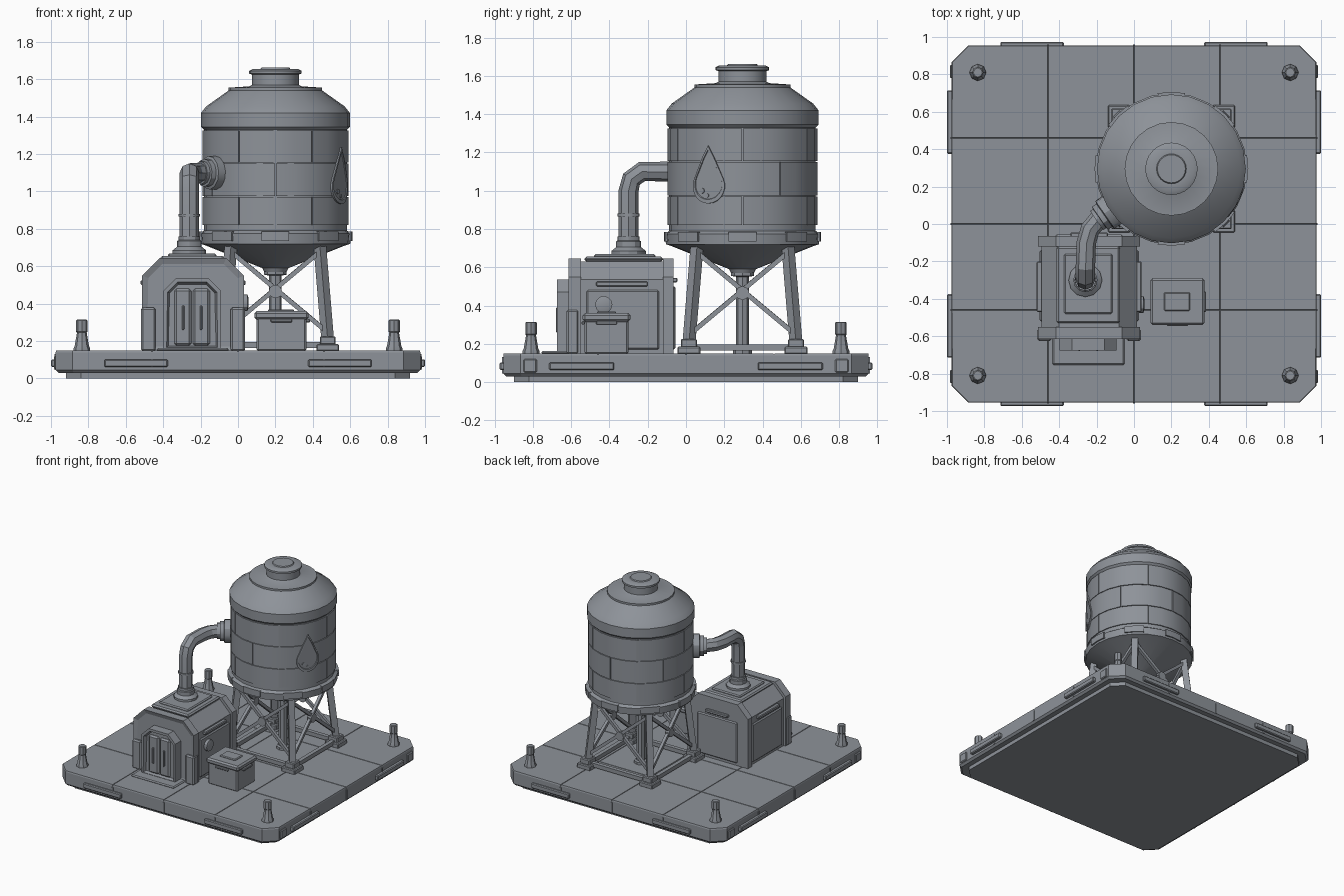
import bpy, bmesh, math
from mathutils import Vector, Matrix

if "Cube" in bpy.data.objects:
    bpy.data.objects.remove(bpy.data.objects["Cube"])

grey = bpy.data.materials.new("slate_grey")
grey.use_nodes = True
colour = (0.27, 0.29, 0.32, 1)
grey.diffuse_color = colour
grey.node_tree.nodes["Principled BSDF"].inputs["Base Color"].default_value = colour


def finish(bm, name, smooth=0):
    bmesh.ops.recalc_face_normals(bm, faces=bm.faces)
    mesh = bpy.data.meshes.new(name)
    bm.to_mesh(mesh)
    bm.free()
    mesh.materials.append(grey)
    ob = bpy.data.objects.new(name, mesh)
    bpy.context.collection.objects.link(ob)
    if smooth:
        bpy.ops.object.select_all(action="DESELECT")
        ob.select_set(True)
        bpy.context.view_layer.objects.active = ob
        bpy.ops.object.shade_smooth_by_angle(angle=math.radians(smooth))
    return ob


def box(name, x, y, z, bevel=0.0):
    bm = bmesh.new()
    bmesh.ops.create_cube(bm, size=1)
    for v in bm.verts:
        v.co = [(a + b) / 2 + c * (b - a) for (a, b), c in zip((x, y, z), v.co)]
    if bevel:
        bmesh.ops.bevel(bm, geom=bm.edges[:], offset=bevel, segments=1, affect="EDGES")
    return finish(bm, name)


def prism(points, start, depth):
    # Closed outline of 3D points, extruded along depth
    bm = bmesh.new()
    start, depth = Vector(start), Vector(depth)
    a = [bm.verts.new(start + Vector(p)) for p in points]
    b = [bm.verts.new(v.co + depth) for v in a]
    front = bm.faces.new(a)
    bm.faces.new(b)
    for i in range(len(a)):
        j = (i + 1) % len(a)
        bm.faces.new((a[i], a[j], b[j], b[i]))
    bmesh.ops.recalc_face_normals(bm, faces=bm.faces)
    return bm, front


def octagon(hx, hy, c):
    return [(sx * (hx - c * k), sy * (hy - c * (1 - k)), 0)
            for sx, sy, ks in ((1, 1, (0, 1)), (-1, 1, (1, 0)), (-1, -1, (0, 1)), (1, -1, (1, 0)))
            for k in ks]


def gable(hw, height, c):
    return [(-hw, 0, 0), (-hw, 0, height - c), (-hw + c, 0, height),
            (hw - c, 0, height), (hw, 0, height - c), (hw, 0, 0)]


def lathe(name, profile, at, sides, smooth=30, axis=(0, 0, 1)):
    bm = bmesh.new()
    turn = Vector((0, 0, 1)).rotation_difference(Vector(axis)).to_matrix()
    rings = []
    for r, z in profile:
        rings.append([bm.verts.new(Vector(at) + turn @ Vector(
            (r * math.cos(math.tau * i / sides), r * math.sin(math.tau * i / sides), z)))
            for i in range(sides)])
    for lo, hi in zip(rings, rings[1:]):
        for i in range(sides):
            j = (i + 1) % sides
            bm.faces.new((lo[i], lo[j], hi[j], hi[i]))
    bm.faces.new(rings[0])
    bm.faces.new(rings[-1])
    return finish(bm, name, smooth)


def rod(name, p, q, w):
    p, q = Vector(p), Vector(q)
    bm = bmesh.new()
    bmesh.ops.create_cube(bm, size=1)
    turn = (q - p).to_track_quat("Z", "Y").to_matrix().to_4x4()
    bm.transform(Matrix.Translation((p + q) / 2) @ turn @ Matrix.Diagonal((w, w, (q - p).length, 1)))
    return finish(bm, name)


# Platform: lower skirt, rim and raised floor tiles
bm, _ = prism(octagon(0.92, 0.90, 0.08), (0, 0, 0), (0, 0, 0.05))
finish(bm, "platform_skirt")
bm, _ = prism(octagon(0.975, 0.955, 0.09), (0, 0, 0.03), (0, 0, 0.11))
bmesh.ops.bevel(bm, geom=[e for e in bm.edges if all(v.co.z < 0.04 for v in e.verts)],
                offset=0.015, segments=1, affect="EDGES")
for axis in range(2):
    for seam in (-0.46, 0, 0.46):
        normal = [0, 0, 0]
        normal[axis] = 1
        bmesh.ops.bisect_plane(bm, geom=bm.verts[:] + bm.edges[:] + bm.faces[:],
                               plane_co=Vector(normal) * seam, plane_no=normal)
bm.normal_update()
tiles = [f for f in bm.faces if f.normal.z > 0.9]
bmesh.ops.inset_individual(bm, faces=tiles, thickness=0.004, depth=0.01)
finish(bm, "platform")

# Edge plates, joint clips and corner posts
for s in (-1, 1):
    for t in (-1, 1):
        a, b = sorted((t * 0.375, t * 0.715))
        box("edge_plate", (a, b), sorted((s * 0.94, s * 0.974)), (0.062, 0.102), 0.006)
        box("edge_plate", sorted((s * 0.96, s * 1.0)), (a, b), (0.062, 0.102), 0.006)
        lathe("corner_post", [(0.045, 0), (0.045, 0.015), (0.038, 0.03), (0.026, 0.1),
                              (0.03, 0.105), (0.03, 0.165), (0.024, 0.17)],
              (s * 0.835, t * 0.81, 0.145), 8)
        box("corner_guard", sorted((s * 0.95, s * 0.985)), sorted((t * 0.78, t * 0.85)), (0.05, 0.12), 0.006)
    for c in (-0.46, 0, 0.46):
        box("joint_clip", (c - 0.006, c + 0.006), sorted((s * 0.94, s * 0.961)), (0.045, 0.13))
        box("joint_clip", sorted((s * 0.96, s * 0.981)), (c - 0.006, c + 0.006), (0.045, 0.13))

# Water tank
TX, TY = 0.2, 0.295
lathe("tank", [(0.06, 0.57), (0.07, 0.59), (0.37, 0.71), (0.40, 0.72), (0.405, 0.775), (0.383, 0.79),
               (0.383, 1.33), (0.398, 1.345), (0.398, 1.42), (0.37, 1.455), (0.25, 1.54),
               (0.25, 1.555), (0.14, 1.562), (0.125, 1.57), (0.125, 1.625), (0.14, 1.63),
               (0.14, 1.645), (0.12, 1.655), (0.08, 1.655), (0.075, 1.662)], (TX, TY, 0), 24)
lathe("drain_pipe", [(0.05, 0.14), (0.05, 0.17), (0.033, 0.175), (0.033, 0.55), (0.06, 0.555), (0.06, 0.6)],
      (TX, TY, 0), 8)


def around(angle, r, z):
    return Vector((TX + r * math.cos(angle), TY + r * math.sin(angle), z))


def curved_panel(name, a0, a1, z0, z1, r0, r1, steps=4):
    bm = bmesh.new()
    cols = [[bm.verts.new(around(a0 + (a1 - a0) * i / steps, r, z))
             for r, z in ((r0, z0), (r1, z0), (r1, z1), (r0, z1))] for i in range(steps + 1)]
    for lo, hi in zip(cols, cols[1:]):
        for k in range(4):
            m = (k + 1) % 4
            bm.faces.new((lo[k], lo[m], hi[m], hi[k]))
    bm.faces.new(cols[0])
    bm.faces.new(cols[-1])
    finish(bm, name, 30)


for row, (z0, z1) in enumerate(((0.82, 0.97), (0.975, 1.15), (1.155, 1.325))):
    for i in range(6):
        a = math.radians(60 * i + 30 * (row % 2))
        curved_panel("tank_panel", a + 0.008, a + math.tau / 6 - 0.008, z0, z1, 0.375, 0.391)
for i in range(8):
    a = math.tau * i / 8
    curved_panel("rim_clamp", a - 0.18, a + 0.18, 0.735, 0.785, 0.38, 0.411, 2)

# Water drop emblem: nested outline wrapped on the tank wall
def drop(scale):
    arc = [math.radians(25 - 230 * i / 14) for i in range(15)]
    shape = [(0.092 * math.cos(a), -0.055 + 0.092 * math.sin(a)) for a in arc]
    shape += [(-0.03, 0.10), (0, 0.155), (0.03, 0.10)]
    return [(s * scale, z * scale) for s, z in shape]


def wrap(p, r):
    return around(math.radians(-27) + p[0] / 0.39, r, 1.08 + p[1])


bm = bmesh.new()
loops = [[bm.verts.new(wrap(p, r)) for p in drop(k)]
         for k, r in ((1, 0.385), (1, 0.399), (0.86, 0.399), (0.84, 0.394))]
for lo, hi in zip(loops, loops[1:]):
    for i in range(len(lo)):
        j = (i + 1) % len(lo)
        bm.faces.new((lo[i], lo[j], hi[j], hi[i]))
bm.faces.new(loops[-1])
finish(bm, "drop_emblem", 30)
for s, z, r in ((-0.035, -0.08, 0.014), (-0.005, -0.105, 0.01)):
    p = wrap((s, z), 0.39)
    lathe("drop_bubble", [(r, 0), (r, 0.008)], p, 10, axis=(p.x - TX, p.y - TY, 0))

# Tank stand: feet, legs, cross braces, ground beams
corners = [(1, 1), (-1, 1), (-1, -1), (1, -1)]


def stand(c, spread, z):
    return (TX + c[0] * spread, TY + c[1] * spread, z)


for i, c in enumerate(corners):
    d = corners[(i + 1) % 4]
    x, y, _ = stand(c, 0.28, 0)
    box("stand_foot", (x - 0.06, x + 0.06), (y - 0.06, y + 0.06), (0.145, 0.185), 0.006)
    box("foot_socket", (x - 0.042, x + 0.042), (y - 0.042, y + 0.042), (0.18, 0.225), 0.006)
    rod("stand_leg", stand(c, 0.28, 0.2), stand(c, 0.235, 0.74), 0.048)
    rod("ground_beam", stand(c, 0.28, 0.18), stand(d, 0.28, 0.18), 0.032)
    rod("cross_brace", stand(c, 0.275, 0.25), stand(d, 0.24, 0.68), 0.024)
    rod("cross_brace", stand(d, 0.275, 0.25), stand(c, 0.24, 0.68), 0.024)
    mid = Vector(((c[0] + d[0]) / 2, (c[1] + d[1]) / 2, 0))
    lathe("brace_hub", [(0.036, -0.018), (0.036, 0.018)], Vector((TX, TY, 0.465)) + mid * 0.258, 10, axis=mid)

# Pump house
HX = -0.24
for name, hw, top, y0, y1 in (("house_body", 0.255, 0.485, -0.59, -0.075),
                              ("house_front_frame", 0.272, 0.5, -0.615, -0.55),
                              ("house_rear_frame", 0.272, 0.5, -0.12, -0.065)):
    bm, front = prism(gable(hw, top, 0.095), (HX, y0, 0.145), (0, y1 - y0, 0))
    if "front" in name:
        bmesh.ops.inset_region(bm, faces=[front], thickness=0.035, depth=-0.012)
    finish(bm, name)
for s in (-1, 1):
    box("side_panel", sorted((HX + s * 0.24, HX + s * 0.266)), (-0.52, -0.14), (0.17, 0.48), 0.008)
    box("side_vent", sorted((HX + s * 0.25, HX + s * 0.28)), (-0.47, -0.2), (0.5, 0.525), 0.005)
    box("corner_foot", sorted((HX + s * 0.2, HX + s * 0.278)), (-0.625, -0.56), (0.145, 0.38), 0.01)
box("back_panel", (HX - 0.18, HX + 0.18), (-0.08, -0.055), (0.17, 0.5), 0.008)
box("back_vent", (HX - 0.1, HX + 0.1), (-0.07, -0.045), (0.52, 0.545), 0.005)
lathe("side_dial", [(0.045, 0), (0.045, 0.03), (0.03, 0.035)], (0.02, -0.43, 0.405), 12, axis=(1, 0, 0))
box("roof_plate", (-0.415, -0.075), (-0.53, -0.12), (0.63, 0.655), 0.01)
box("roof_pad", (-0.375, -0.115), (-0.48, -0.16), (0.645, 0.668), 0.008)

# Doorway
DX = -0.245
bm, front = prism(gable(0.152, 0.385, 0.065), (DX, -0.675, 0.15), (0, 0.08, 0))
bmesh.ops.inset_region(bm, faces=[front], thickness=0.022)
bmesh.ops.inset_region(bm, faces=[front], thickness=0.012, depth=-0.025)
finish(bm, "door_frame")
for s in (-1, 1):
    box("door_leaf", sorted((DX + s * 0.004, DX + s * 0.095)), (-0.668, -0.64), (0.175, 0.48), 0.012)
    box("door_handle", sorted((DX + s * 0.042, DX + s * 0.054)), (-0.68, -0.66), (0.26, 0.39), 0.004)
box("door_step", (-0.435, -0.05), (-0.755, -0.59), (0.145, 0.163), 0.008)

# Connecting pipe with flanges
path = [(-0.26, -0.3, 0.66), (-0.26, -0.3, 1.0), (-0.26, -0.285, 1.06), (-0.26, -0.23, 1.1),
        (-0.255, -0.1, 1.1), (-0.235, -0.03, 1.1), (-0.19, 0.025, 1.1), (-0.1, 0.09, 1.1)]
curve = bpy.data.curves.new("pipe_path", "CURVE")
curve.dimensions = "3D"
curve.bevel_depth = 0.052
curve.bevel_resolution = 2
spline = curve.splines.new("POLY")
spline.points.add(len(path) - 1)
for point, co in zip(spline.points, path):
    point.co = (*co, 1)
guide = bpy.data.objects.new("pipe_path", curve)
bm = bmesh.new()
tube = bpy.data.meshes.new_from_object(guide)
bm.from_mesh(tube)
bpy.data.objects.remove(guide)
finish(bm, "water_pipe", 20)
lathe("pipe_base", [(0.09, 0), (0.09, 0.025), (0.065, 0.045), (0.065, 0.075), (0.058, 0.08), (0.058, 0.1)],
      (-0.26, -0.3, 0.66), 12)
lathe("pipe_collar", [(0.057, 0), (0.057, 0.015)], (-0.26, -0.3, 0.865), 12)
lathe("tank_flange", [(0.062, 0), (0.062, 0.02), (0.075, 0.022), (0.075, 0.05), (0.09, 0.055), (0.09, 0.1)],
      (-0.2, 0.018, 1.1), 12, axis=(0.82, 0.57, 0))

# Control box
box("control_box", (0.1, 0.365), (-0.53, -0.3), (0.145, 0.33), 0.01)
box("control_box_lid", (0.087, 0.378), (-0.54, -0.29), (0.315, 0.36), 0.012)
box("control_box_vent", (0.16, 0.3), (-0.465, -0.365), (0.355, 0.37), 0.006)
box("control_box_slot", (0.175, 0.29), (-0.545, -0.53), (0.3, 0.318), 0.004)
box("control_box_slot", (0.36, 0.385), (-0.47, -0.36), (0.3, 0.318), 0.004)
